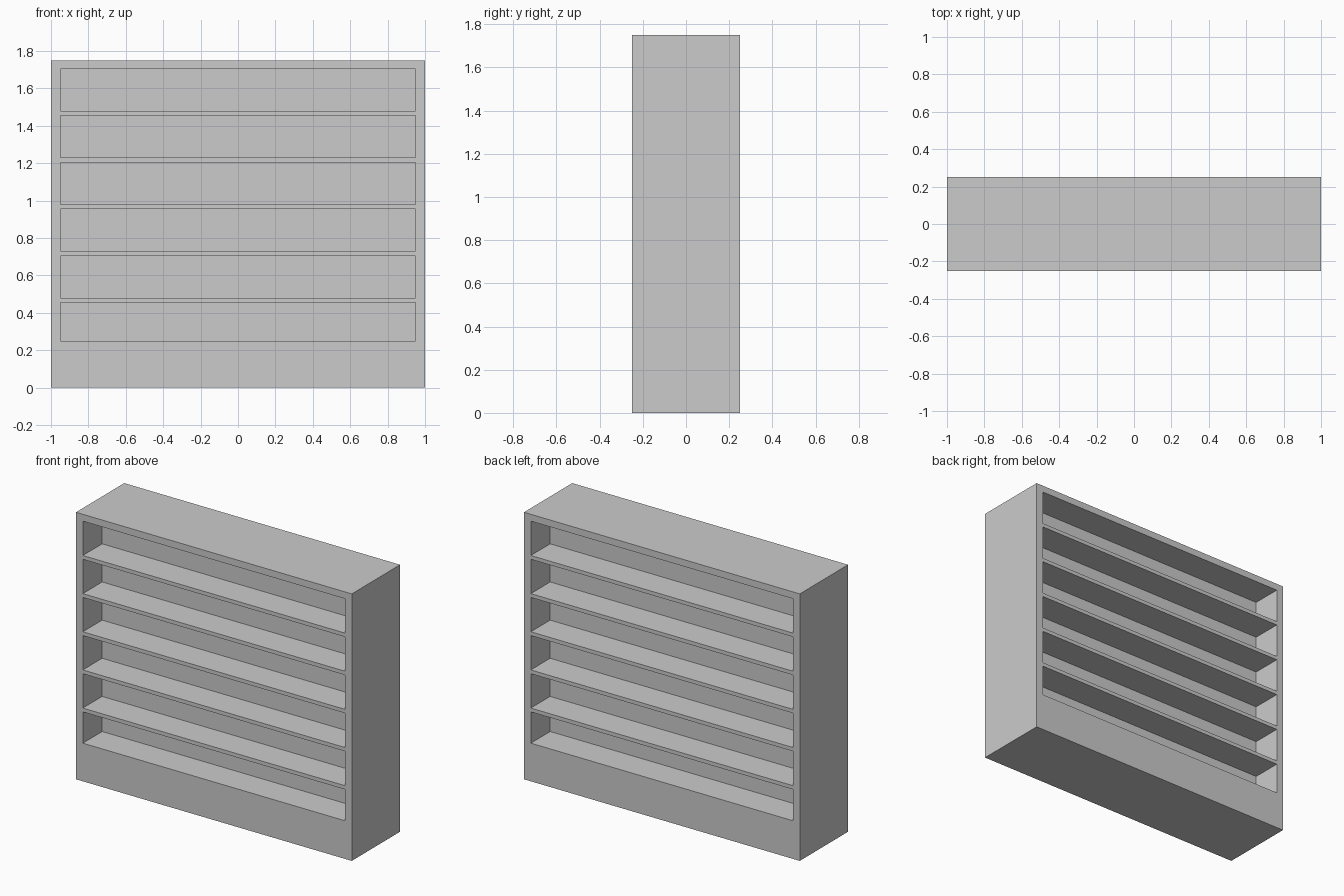
import bpy
import bmesh
from mathutils import Matrix, Vector

if "Cube" in bpy.data.objects:
    bpy.data.objects.remove(bpy.data.objects["Cube"])

WIDTH, DEPTH, HEIGHT = 2.0, 0.5, 1.75
SIDE, CORE = 0.05, 0.10          # side wall and central panel thickness
BASE_TOP, FIRST_SHELF = 0.25, 0.48
PITCH, SHELF, BAYS = 0.25, 0.025, 6


def add_box(bm, lo, hi):
    lo, hi = Vector(lo), Vector(hi)
    size = hi - lo
    bmesh.ops.create_cube(bm, size=1, matrix=Matrix.Translation((lo + hi) / 2)
                          @ Matrix.Diagonal((*size, 1)))


def make_object(name, bm):
    mesh = bpy.data.meshes.new(name)
    bm.to_mesh(mesh)
    bm.free()
    obj = bpy.data.objects.new(name, mesh)
    bpy.context.collection.objects.link(obj)
    return obj


# Solid body of the double-sided bookcase
bm = bmesh.new()
add_box(bm, (-WIDTH / 2, -DEPTH / 2, 0), (WIDTH / 2, DEPTH / 2, HEIGHT))
bookcase = make_object("double_sided_bookcase", bm)

# Shelf bays, cut from the front and the back
bm = bmesh.new()
inner_x = WIDTH / 2 - SIDE
for i in range(BAYS):
    bottom = BASE_TOP if i == 0 else FIRST_SHELF + (i - 1) * PITCH
    top = FIRST_SHELF + i * PITCH - SHELF
    for y0, y1 in ((-DEPTH / 2 - 0.1, -CORE / 2), (CORE / 2, DEPTH / 2 + 0.1)):
        add_box(bm, (-inner_x, y0, bottom), (inner_x, y1, top))
cutter = make_object("bay_cutter", bm)
cutter.hide_render = True

# Carve the bays and drop the cutter
cut = bookcase.modifiers.new("bays", 'BOOLEAN')
cut.operation = 'DIFFERENCE'
cut.solver = 'EXACT'
cut.object = cutter
bpy.context.view_layer.objects.active = bookcase
bpy.ops.object.modifier_apply(modifier=cut.name)
bpy.data.objects.remove(cutter, do_unlink=True)
